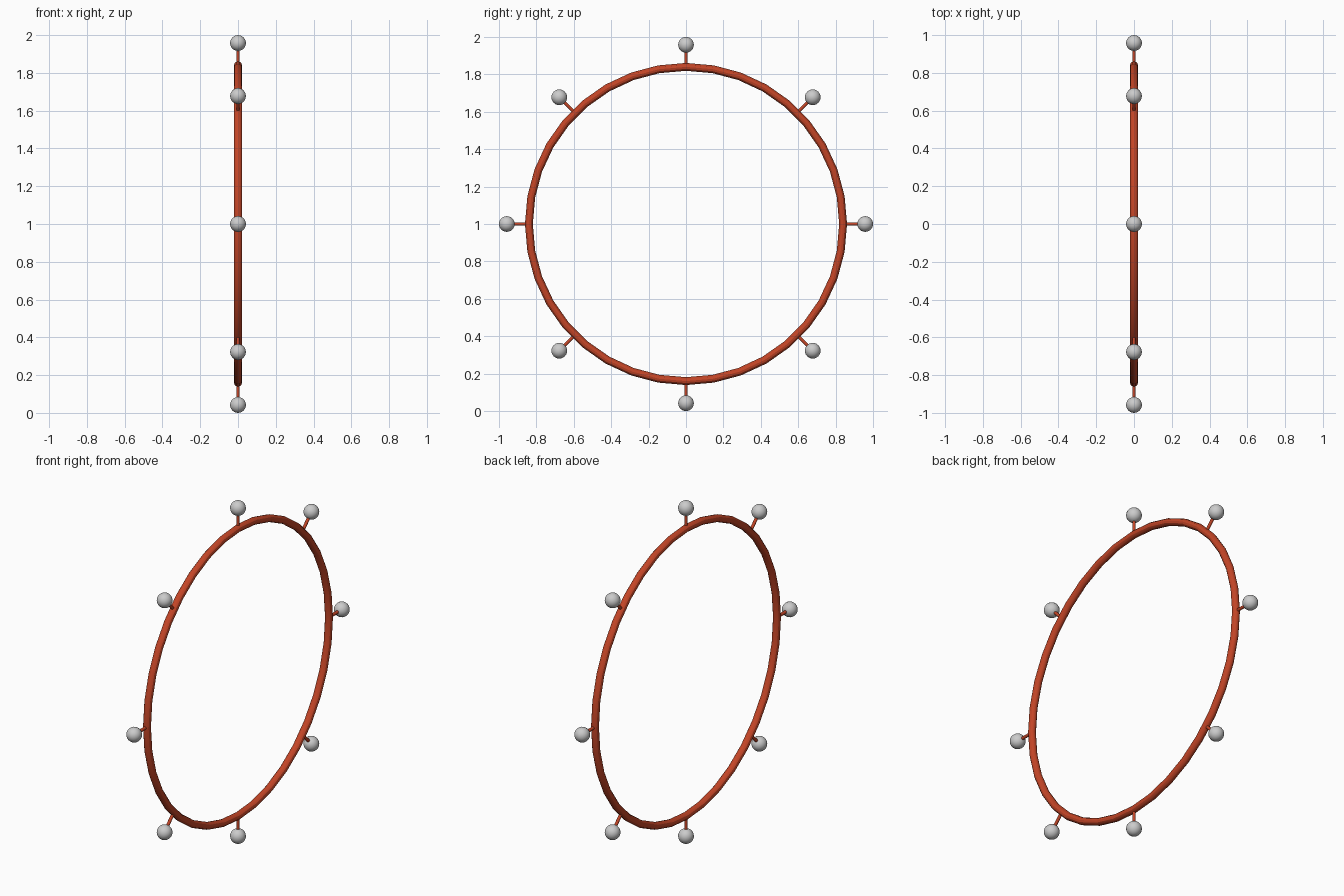
import bpy
from math import sin, cos, pi

if "Cube" in bpy.data.objects:
    bpy.data.objects.remove(bpy.data.objects["Cube"])

CENTRE_Z = 1.0
RING_R, TUBE_R = 0.84, 0.021
BALL_DIST, BALL_R = 0.958, 0.042
STEM_R = 0.009
COUNT = 8

red = bpy.data.materials.new("rust_red")
red.diffuse_color = (0.55, 0.06, 0.02, 1)
red.use_nodes = True
red.node_tree.nodes["Principled BSDF"].inputs["Base Color"].default_value = red.diffuse_color


def finish(name, material=None):
    obj = bpy.context.object
    obj.name = name
    if material:
        obj.data.materials.append(material)
    bpy.ops.object.shade_smooth_by_angle()
    return obj


# Upright hoop in the YZ plane
bpy.ops.mesh.primitive_torus_add(major_radius=RING_R, minor_radius=TUBE_R,
                                 major_segments=36, minor_segments=12,
                                 location=(0, 0, CENTRE_Z), rotation=(0, pi / 2, 0))
finish("ring", red)

# Radial stems, each tipped with a ball
for i in range(COUNT):
    a = 2 * pi * i / COUNT
    dy, dz = -sin(a), cos(a)
    mid = (RING_R + BALL_DIST) / 2
    bpy.ops.mesh.primitive_cylinder_add(vertices=12, radius=STEM_R, depth=BALL_DIST - RING_R,
                                        location=(0, dy * mid, CENTRE_Z + dz * mid),
                                        rotation=(a, 0, 0))
    finish(f"stem_{i + 1}", red)
    bpy.ops.mesh.primitive_uv_sphere_add(segments=24, ring_count=12, radius=BALL_R,
                                         location=(0, dy * BALL_DIST, CENTRE_Z + dz * BALL_DIST),
                                         rotation=(a, 0, 0))
    finish(f"ball_{i + 1}")
